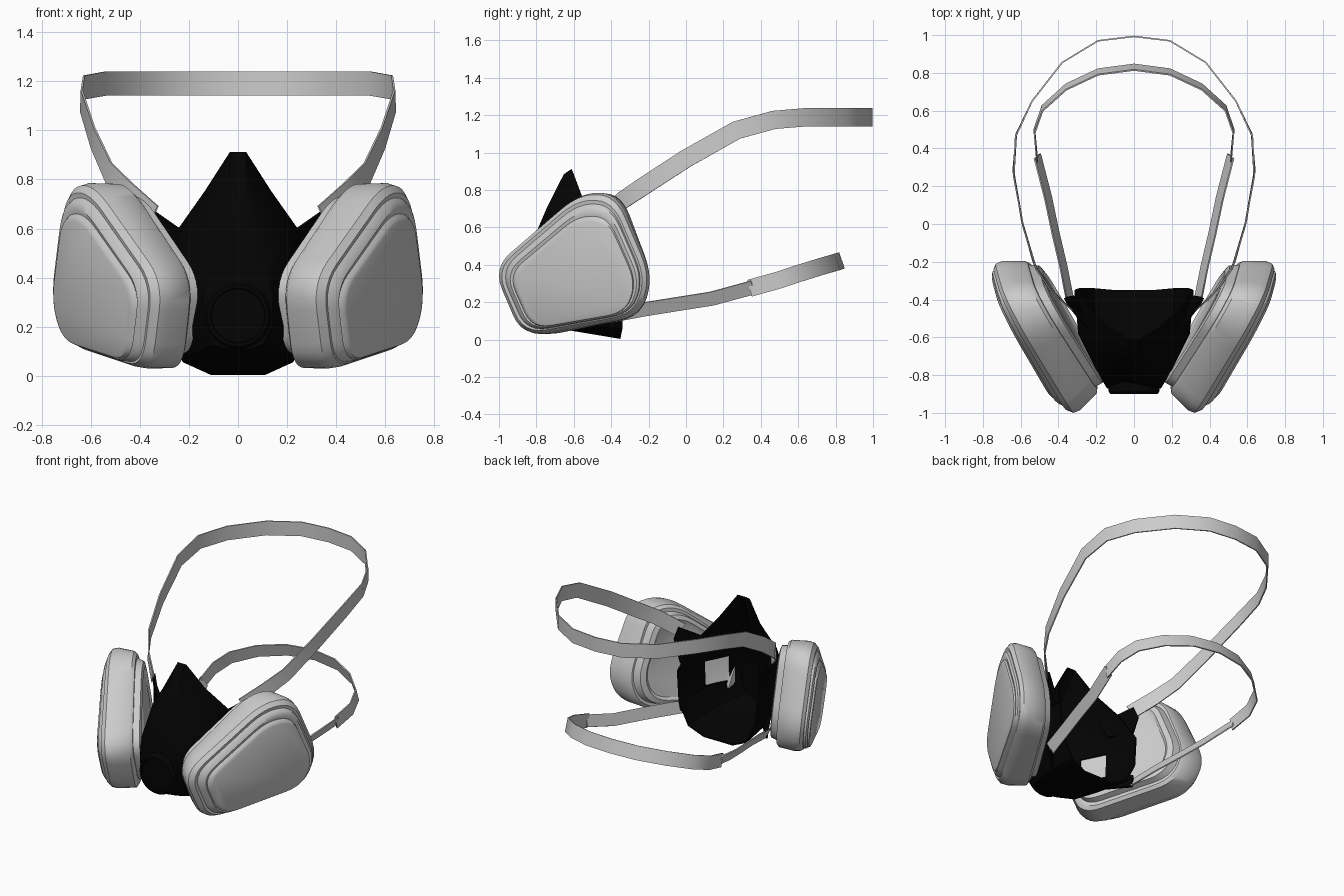
import bpy, bmesh, math
from mathutils import Vector

if "Cube" in bpy.data.objects:
    bpy.data.objects.remove(bpy.data.objects["Cube"])

black = bpy.data.materials.new("black_rubber")
black.diffuse_color = (0.001, 0.001, 0.001, 1)
black.use_nodes = True
black.node_tree.nodes["Principled BSDF"].inputs["Base Color"].default_value = black.diffuse_color


def make(name, verts, faces, mat=None, mirror=False, thick=0, angle=30):
    """Mesh object with optional mirroring across x and shell thickness."""
    bm = bmesh.new()
    vs = [bm.verts.new(v) for v in verts]
    for f in faces:
        bm.faces.new([vs[i] for i in f])
    bmesh.ops.recalc_face_normals(bm, faces=bm.faces)
    bm.edges.index_update()
    rim = [e.index for e in bm.edges if e.is_boundary
           and any(abs(v.co.x) > 1e-5 for v in e.verts)]
    me = bpy.data.meshes.new(name)
    bm.to_mesh(me)
    bm.free()
    ob = bpy.data.objects.new(name, me)
    bpy.context.collection.objects.link(ob)
    if mat:
        me.materials.append(mat)
    bpy.ops.object.select_all(action='DESELECT')
    ob.select_set(True)
    bpy.context.view_layer.objects.active = ob
    if angle:
        bpy.ops.object.shade_smooth_by_angle(angle=math.radians(angle))
        for i in rim:                    # keep shell rims crisp
            me.edges[i].use_edge_sharp = True
    if mirror:
        ob.modifiers.new("mirror", 'MIRROR')
    if thick:
        s = ob.modifiers.new("thickness", 'SOLIDIFY')
        s.thickness, s.offset = thick, 0
    return ob


def loft(rings, caps=(True, True)):
    """Vertices and faces joining closed rings of equal length."""
    n = len(rings[0])
    verts = [p for r in rings for p in r]
    faces = [(k*n + i, k*n + (i+1) % n, (k+1)*n + (i+1) % n, (k+1)*n + i)
             for k in range(len(rings)-1) for i in range(n)]
    if caps[0]:
        faces.append(tuple(range(n)))
    if caps[1]:
        faces.append(tuple(range((len(rings)-1)*n, len(rings)*n)))
    return verts, faces


def rounded(corners, r, steps=6):
    """Round a polygon's corners, then normalise it to the unit square."""
    out, n = [], len(corners)
    for i in range(n):
        p, c, q = (Vector(corners[(i+j) % n]) for j in (-1, 0, 1))
        a = c + (p-c).normalized() * min(r, (p-c).length*0.47)
        b = c + (q-c).normalized() * min(r, (q-c).length*0.47)
        for k in range(steps+1):
            t = k/steps
            out.append(a*(1-t)**2 + c*2*t*(1-t) + b*t*t)
    lo = [min(p[j] for p in out) for j in (0, 1)]
    hi = [max(p[j] for p in out) for j in (0, 1)]
    return [((p[0]-lo[0])/(hi[0]-lo[0]), (p[1]-lo[1])/(hi[1]-lo[1])) for p in out]


# Filter cartridges: stepped rounded slabs on a slanted plane
outline = rounded([(-1.03, .39), (-.87, .01), (-.24, .125), (-.17, .34),
                   (-.36, .79), (-.56, .80)], 0.13)
# x at front end, x at rear end, y min, y max, z min, z max
layers = [(.20, .485, -.78, -.27, .14, .67),
          (.175, .48, -.80, -.25, .12, .70),
          (.165, .505, -.84, -.22, .09, .73),
          (.20, .555, -.86, -.215, .08, .74),
          (.195, .56, -.87, -.205, .055, .765),
          (.20, .585, -.90, -.195, .032, .782),
          (.285, .70, -.985, -.195, .03, .785),
          (.32, .733, -1.0, -.21, .035, .775),
          (.36, .744, -.985, -.235, .05, .745),
          (.367, .738, -.965, -.245, .057, .725),
          (.395, .751, -.955, -.25, .06, .71),
          (.415, .755, -.94, -.265, .067, .685),
          (.415, .745, -.925, -.28, .07, .66),
          (.435, .756, -.92, -.285, .073, .645),
          (.45, .754, -.905, -.298, .082, .63)]
rings = []
for x0, x1, y0, y1, z0, z1 in layers:
    ring = []
    for u, v in outline:
        z = z0 + v*(z1-z0)
        ring.append((x0 + u*(x1-x0) + .1*(z-.35), y0 + u*(y1-y0), z))
    rings.append(ring)
make("filter_cartridges", *loft(rings), mirror=True, angle=35)

# Face piece: open-backed shell, half rings from rim to front
halves = [
    [(.03, -.61, .908), (.13, -.55, .75), (.25, -.44, .58), (.31, -.35, .41),
     (.29, -.34, .2), (.22, -.34, .06), (.11, -.35, .01)],
    [(.03, -.65, .88), (.11, -.65, .73), (.23, -.60, .56), (.29, -.58, .41),
     (.28, -.58, .2), (.2, -.6, .09), (.1, -.62, .055)],
    [(.03, -.74, .70), (.08, -.75, .63), (.15, -.77, .53), (.19, -.78, .41),
     (.19, -.78, .2), (.16, -.77, .10), (.07, -.77, .08)],
    [(.025, -.80, .56), (.06, -.82, .50), (.11, -.85, .42), (.14, -.865, .33),
     (.135, -.865, .2), (.1, -.86, .13), (.05, -.85, .115)]]
rings = [h + [(-x, y, z) for x, y, z in reversed(h)] for h in halves]
verts, faces = loft(rings, (False, True))
n = len(rings[0])
# side openings into the cartridges: replace a panel by a frame
for quad in [faces[n + 3], faces[2*n - 5]]:
    faces.remove(quad)
    p = [Vector(verts[i]) for i in quad]
    mid = sum(p, Vector()) / 4
    k = len(verts)
    verts += [tuple(v.lerp(mid, .2)) for v in p]
    faces += [(quad[i], quad[(i+1) % 4], k + (i+1) % 4, k + i) for i in range(4)]
make("face_piece", verts, faces, black, thick=0.012, angle=30)

# Exhalation valve: round stepped cover on the front
prof = [(.135, -.80), (.135, -.885), (.125, -.9), (.112, -.9), (.108, -.893)]
rings = [[(r*math.cos(t*math.pi/16), y, .245 + r*math.sin(t*math.pi/16))
          for t in range(32)] for r, y in prof]
make("exhalation_valve", *loft(rings), black)

# Strap tabs on the cheeks
make("upper_strap_tabs", [(.20, -.58, .57), (.35, -.42, .675), (.365, -.39, .60),
                          (.31, -.38, .45), (.25, -.55, .48)],
     [(0, 1, 2, 3, 4)], black, True, 0.015, 0)
make("lower_strap_tabs", [(.26, -.56, .22), (.33, -.40, .165), (.33, -.41, .09),
                          (.21, -.55, .09)],
     [(0, 1, 2, 3)], black, True, 0.015, 0)


def strap(name, path, width, up):
    """Flat band along a half path, mirrored to the other side."""
    pts = [Vector(p) for p in path]
    verts = []
    for i, p in enumerate(pts):
        t = (pts[min(i+1, len(pts)-1)] - pts[max(i-1, 0)]).normalized()
        if p.x == 0:
            t = Vector((1, 0, 0))
        w = Vector(up)
        w = (w - w.dot(t)*t).normalized() * width/2
        if p.x == 0:
            w.x = 0
        verts += [p - w, p + w]
    faces = [(2*i, 2*i+1, 2*i+3, 2*i+2) for i in range(len(pts)-1)]
    make(name, verts, faces, None, True, 0.008, 40)


# Head straps
strap("upper_head_strap",
      [(0, .993, 1.19), (.19, .97, 1.19), (.38, .855, 1.19), (.54, .65, 1.19),
       (.625, .47, 1.175), (.638, .27, 1.12), (.59, 0, .968), (.525, -.22, .825),
       (.45, -.34, .745), (.345, -.44, .65)], 0.098, (0, 0, 1))
strap("lower_neck_strap",
      [(0, .83, .423), (.19, .805, .415), (.36, .725, .392), (.485, .612, .357),
       (.527, .49, .317), (.513, .34, .275)], 0.092, (0, -.35, 1))
strap("lower_strap_ends",
      [(.512, .36, .28), (.455, .14, .22), (.415, -.05, .19), (.375, -.22, .163),
       (.335, -.42, .125)], 0.08, (.5, 0, 1))
